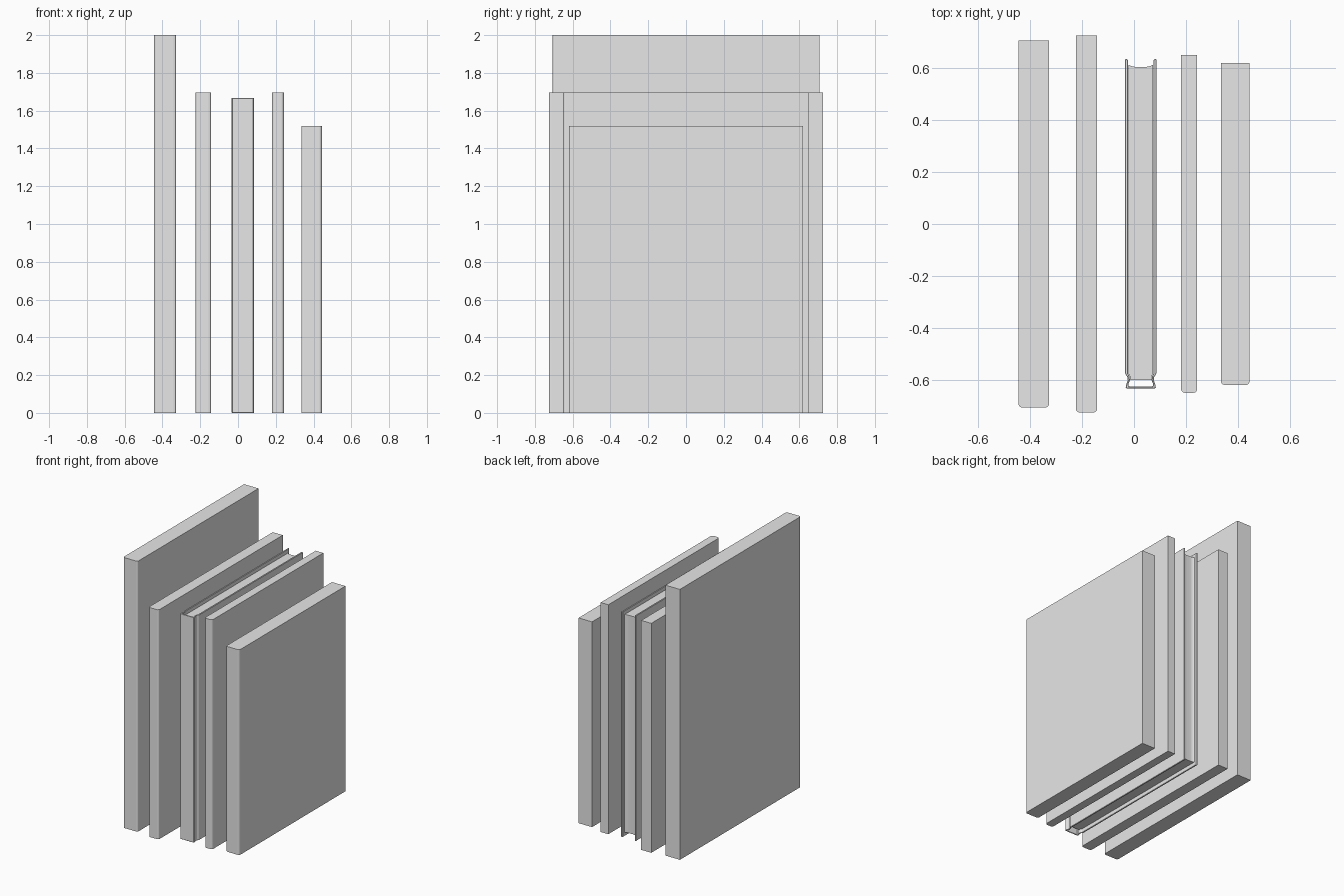
import bpy
import bmesh

cube = bpy.data.objects.get("Cube")
if cube:
    bpy.data.objects.remove(cube, do_unlink=True)

grey = bpy.data.materials.new("plain_grey")
grey.use_nodes = True
grey.diffuse_color = (0.8, 0.8, 0.8, 1)
grey.node_tree.nodes["Principled BSDF"].inputs["Base Color"].default_value = (0.8, 0.8, 0.8, 1)


def finish(name, bm):
    bmesh.ops.recalc_face_normals(bm, faces=bm.faces)
    mesh = bpy.data.meshes.new(name)
    bm.to_mesh(mesh)
    bm.free()
    mesh.materials.append(grey)
    obj = bpy.data.objects.new(name, mesh)
    bpy.context.collection.objects.link(obj)
    return obj


def prism(name, outline, z0, z1):
    """Extrude a closed plan outline from z0 to z1."""
    bm = bmesh.new()
    face = bm.faces.new([bm.verts.new((x, y, z0)) for x, y in outline])
    new = bmesh.ops.extrude_face_region(bm, geom=[face])["geom"]
    for v in new:
        if isinstance(v, bmesh.types.BMVert):
            v.co.z = z1
    return finish(name, bm)


def book(name, x0, x1, depth, height):
    """Closed block with its two spine edges rounded."""
    bm = bmesh.new()
    bmesh.ops.create_cube(bm, size=1)
    for v in bm.verts:
        v.co.x = x0 if v.co.x < 0 else x1
        v.co.y *= 2 * depth
        v.co.z = (v.co.z + 0.5) * height
    spine = [e for e in bm.edges
             if abs(e.verts[0].co.z - e.verts[1].co.z) > 0.1 and e.verts[0].co.y < 0]
    bmesh.ops.bevel(bm, geom=spine, offset=0.014, segments=3, profile=0.5, affect='EDGES')
    return finish(name, bm)


# Four solid books
book("tall_book", -0.445, -0.327, 0.707, 2.0)
book("wide_book", -0.224, -0.142, 0.726, 1.697)
book("thin_book", 0.181, 0.243, 0.65, 1.697)
book("short_book", 0.335, 0.445, 0.62, 1.518)

# Hardback: outer shell of two boards, pinched hinges and a flat spine
mid, top = 0.026, 1.667
outer = [(0.053, 0.634), (0.056, 0.637), (0.060, 0.634), (0.060, -0.576),
         (0.057, -0.582), (0.051, -0.590), (0.050, -0.602), (0.056, -0.618),
         (0.058, -0.629), (0.054, -0.633)]
inner = [(0.046, -0.625), (0.048, -0.618), (0.042, -0.602), (0.043, -0.588),
         (0.049, -0.576)]
half = outer, inner
right_outer = [(mid + x, y) for x, y in outer]
left_outer = [(mid - x, y) for x, y in reversed(outer)]
left_inner = [(mid - x, y) for x, y in reversed(inner)]
right_inner = [(mid + x, y) for x, y in inner]
board = 0.049
cover = prism("hardback_cover",
              right_outer + left_outer
              + [(mid - board, 0.63)] + left_inner
              + right_inner + [(mid + board, 0.63)], 0, top)

# Page block with a hollowed fore edge, fitted between the boards
fore = [(mid + 0.048 * t / 4, 0.605 + 0.009 * (t / 4) ** 4) for t in range(-4, 5)]
prism("hardback_pages",
      fore + [(mid + 0.048, -0.574), (mid + 0.041, -0.588), (mid + 0.041, -0.6),
              (mid - 0.041, -0.6), (mid - 0.041, -0.588), (mid - 0.048, -0.574)],
      0.028, top - 0.028)

# Softened corners on the boards
bevel = cover.modifiers.new("edge_softening", 'BEVEL')
bevel.width = 0.002
bevel.segments = 1
bevel.limit_method = 'ANGLE'
bevel.angle_limit = 1.2
